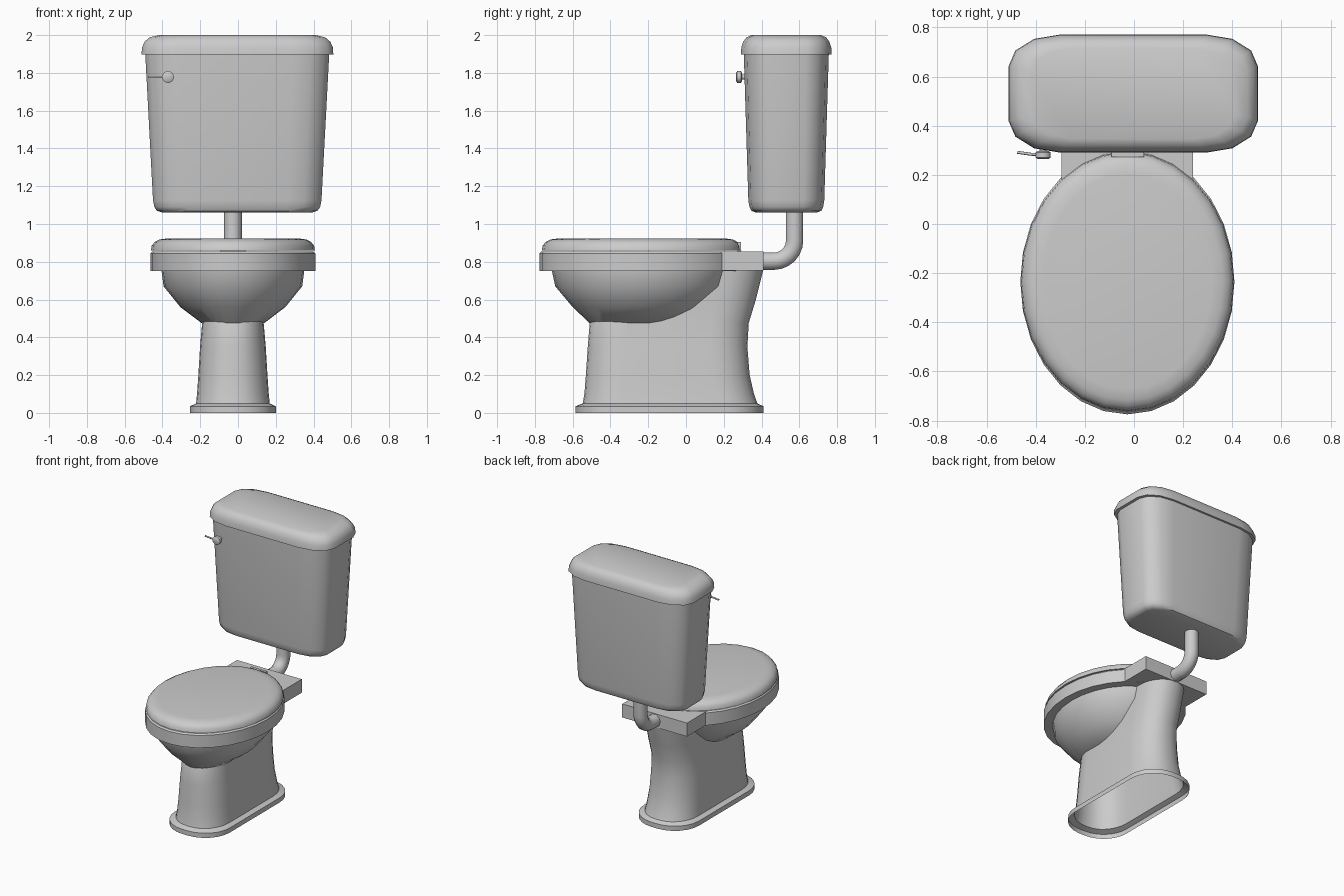
import bpy, bmesh, math
from mathutils import Vector

cube = bpy.data.objects.get("Cube")
if cube:
    bpy.data.objects.remove(cube, do_unlink=True)

CX = -0.027  # centre line of the bowl and pedestal

ceramic = bpy.data.materials.new("grey ceramic")
ceramic.use_nodes = True
GREY = (0.6, 0.6, 0.6, 1)
ceramic.diffuse_color = GREY
ceramic.node_tree.nodes["Principled BSDF"].inputs["Base Color"].default_value = GREY


def finish(obj, angle=40):
    obj.data.materials.append(ceramic)
    bpy.ops.object.select_all(action='DESELECT')
    obj.select_set(True)
    bpy.context.view_layer.objects.active = obj
    bpy.ops.object.shade_smooth_by_angle(angle=math.radians(angle))
    return obj


def mesh_object(name, bm, angle=40):
    bmesh.ops.recalc_face_normals(bm, faces=bm.faces)
    mesh = bpy.data.meshes.new(name)
    bm.to_mesh(mesh)
    bm.free()
    obj = bpy.data.objects.new(name, mesh)
    bpy.context.collection.objects.link(obj)
    return finish(obj, angle)


def ellipse(cx, cy, rx, ry, z, n=28):
    steps = [2 * math.pi * i / n for i in range(n)]
    return [Vector((cx + rx * math.sin(a), cy - ry * math.cos(a), z)) for a in steps]


def rounded(cx, cy, hx, hy, z, rx, ry, n=3):
    """Rectangle with elliptical corners."""
    ring = []
    for q, (sx, sy) in enumerate([(1, 1), (-1, 1), (-1, -1), (1, -1)]):
        for i in range(n + 1):
            a = (q + i / n) * math.pi / 2
            ring.append(Vector((cx + sx * (hx - rx) + rx * math.cos(a),
                                cy + sy * (hy - ry) + ry * math.sin(a), z)))
    return ring


def loft(name, rings, bottom=True, top=True, angle=40):
    bm = bmesh.new()
    loops = [[bm.verts.new(p) for p in ring] for ring in rings]
    for a, b in zip(loops, loops[1:]):
        for i in range(len(a)):
            j = (i + 1) % len(a)
            bm.faces.new((a[i], a[j], b[j], b[i]))
    if bottom:
        bm.faces.new(loops[0][::-1])
    if top:
        bm.faces.new(loops[-1])
    return mesh_object(name, bm, angle)


def box(name, low, high):
    bm = bmesh.new()
    bmesh.ops.create_cube(bm, size=1)
    for v in bm.verts:
        v.co = [l + (c + 0.5) * (h - l) for c, l, h in zip(v.co, low, high)]
    return mesh_object(name, bm)


def tube(name, points, radius):
    curve = bpy.data.curves.new(name, 'CURVE')
    curve.dimensions = '3D'
    curve.bevel_depth = radius
    curve.bevel_resolution = 3
    curve.use_fill_caps = True
    spline = curve.splines.new('POLY')
    spline.points.add(len(points) - 1)
    for p, co in zip(spline.points, points):
        p.co = (*co, 1)
    obj = bpy.data.objects.new(name, curve)
    bpy.context.collection.objects.link(obj)
    bpy.ops.object.select_all(action='DESELECT')
    obj.select_set(True)
    bpy.context.view_layer.objects.active = obj
    bpy.ops.object.convert(target='MESH')
    return finish(bpy.context.object)


# Pedestal: open, hollow stadium shell flaring at the foot and at the back
pedestal = [(0, .227, -.585, .41), (.035, .227, -.585, .41), (.05, .195, -.547, .378),
            (.1, .19, -.538, .36), (.2, .183, -.53, .337), (.35, .174, -.52, .325),
            (.475, .163, -.51, .332), (.6, .163, -.45, .37), (.76, .163, -.4, .41)]
loft("pedestal", [rounded(CX, (f + b) / 2, hx, (b - f) / 2, z, hx * .9, .2, 6)
                  for z, hx, f, b in pedestal], bottom=False, top=False)

# Bowl: outer wall, thick rim band, then the hollow inside
bowl = [(.475, .165, -.25, .26), (.56, .278, -.245, .355), (.67, .367, -.237, .455),
        (.752, .378, -.235, .475), (.752, .436, -.235, .54), (.845, .436, -.235, .54),
        (.855, .426, -.235, .53), (.855, .32, -.235, .39), (.72, .31, -.235, .38),
        (.6, .22, -.24, .28), (.52, .12, -.25, .18)]
loft("bowl", [ellipse(CX, cy, rx, ry, z) for z, rx, cy, ry in bowl])

# Rear shelf behind the bowl
box("rear_shelf", (-.295, .17, .753), (.24, .41, .854))

# Closed seat lid with softened top edge, and its hinge
lid = [(.859, 0), (.885, .004), (.905, .02), (.918, .045), (.924, .09)]
loft("seat_lid", [ellipse(CX, -.235, .434 - d, .528 - d, z) for z, d in lid])
box("hinge", (-.092, .272, .85), (.04, .292, .905))

# Water tank, tapering downward
tank = [(1.062, .4, .165), (1.07, .425, .185), (1.09, .439, .195), (1.125, .446, .201),
        (1.9, .487, .225)]
loft("tank", [rounded(-.004, .531, hx, hy, z, hx * .4, hy * .54) for z, hx, hy in tank])

# Tank lid, overhanging and domed at the edge
cover = [(1.897, .508, .24), (1.935, .505, .238), (1.965, .492, .228),
         (1.988, .465, .211), (2, .415, .185)]
loft("tank_lid", [rounded(-.003, .531, hx, hy, z, hx * .41, hy * .54) for z, hx, hy in cover])

# Flush pipe: out of the shelf, round the elbow, up into the tank
elbow = [math.radians(a) for a in range(0, 91, 15)]
tube("flush_pipe", [(CX, .36, .803)]
     + [(CX, .465 + .11 * math.sin(a), .913 - .11 * math.cos(a)) for a in elbow]
     + [(CX, .575, 1.1)], .048)

# Flush lever: stem, round knob and thin arm
tube("lever_stem", [(-.37, .28, 1.778), (-.37, .34, 1.778)], .014)
knob = loft("lever_knob", [ellipse(0, 0, r, r, z, 16) for z, r in
                           [(-.016, .022), (-.01, .031), (.01, .031), (.016, .022)]])
knob.rotation_euler.x = math.pi / 2
knob.location = (-.37, .281, 1.778)
tube("lever_arm", [(-.37, .282, 1.778), (-.42, .284, 1.778), (-.475, .292, 1.778)], .006)
